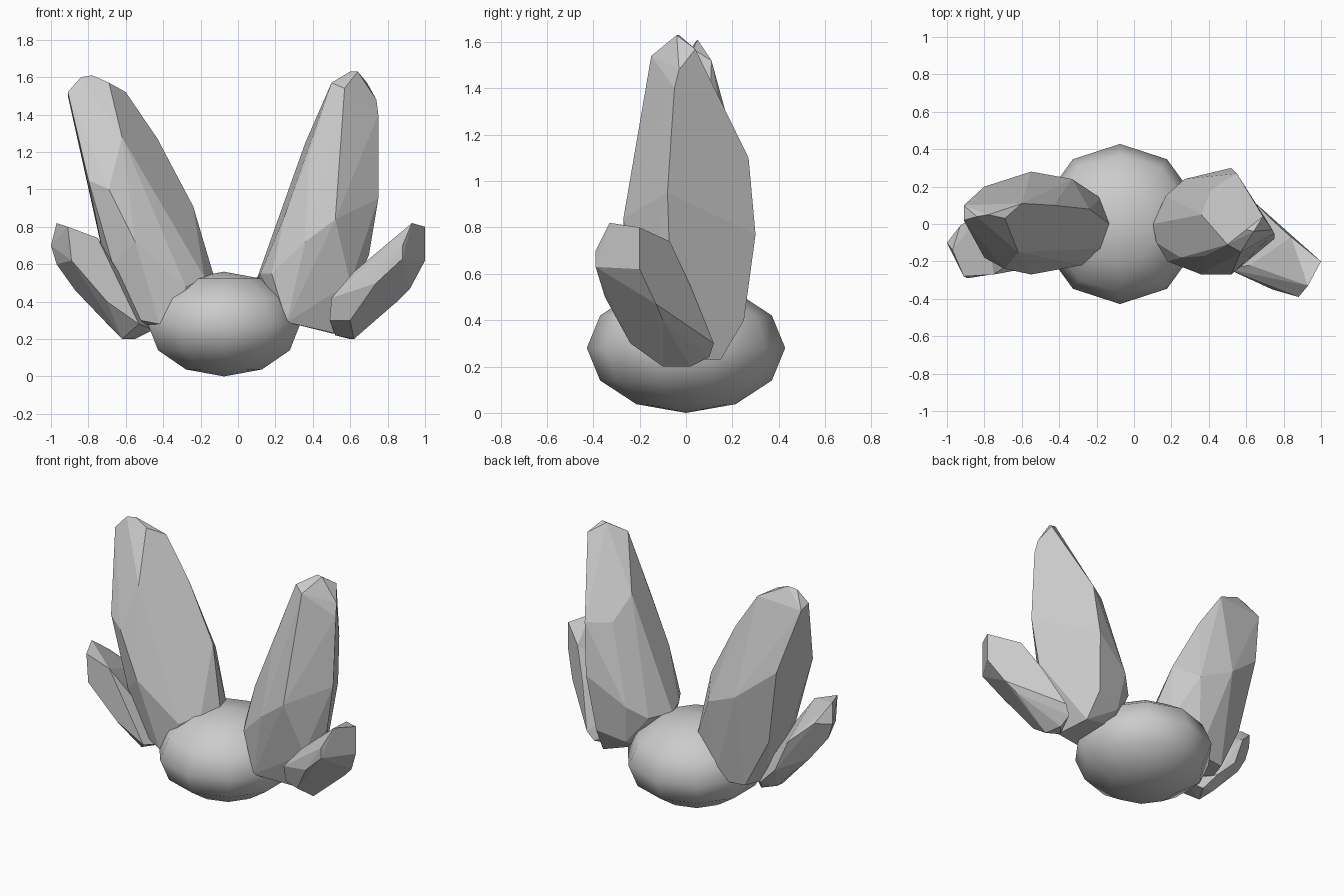
import bpy, bmesh, math


def finish(name, bm, smooth):
    bmesh.ops.recalc_face_normals(bm, faces=bm.faces[:])
    mesh = bpy.data.meshes.new(name)
    for f in bm.faces:
        f.smooth = smooth
    bm.to_mesh(mesh)
    bm.free()
    obj = bpy.data.objects.new(name, mesh)
    bpy.context.collection.objects.link(obj)
    return obj


def crystal(name, corners):
    """Chiselled convex shard wrapped around its corner points."""
    bm = bmesh.new()
    for p in corners:
        bm.verts.new(p)
    bmesh.ops.convex_hull(bm, input=bm.verts[:])
    loose = [v for v in bm.verts if not v.link_faces]
    bmesh.ops.delete(bm, geom=loose, context='VERTS')
    bmesh.ops.dissolve_limit(bm, angle_limit=math.radians(6),
                             verts=bm.verts[:], edges=bm.edges[:])
    return finish(name, bm, False)


def pebble(name, centre, radius, height, sides, rings):
    """Squashed smooth ball with a corner on the y axis."""
    bm = bmesh.new()
    bmesh.ops.create_uvsphere(bm, u_segments=sides, v_segments=rings, radius=1)
    top = max(bm.verts, key=lambda v: v.co.y)
    turn = 0 if top.co.y > 0.999 else math.pi / 2
    c, s = math.cos(turn), math.sin(turn)
    for v in bm.verts:
        x, y, z = v.co
        v.co = (centre[0] + radius * (x * c - y * s),
                centre[1] + radius * (x * s + y * c),
                centre[2] + height * z)
    return finish(name, bm, True)


# rounded base stone
pebble("base_stone", (-0.075, 0, 0.28), 0.428, 0.28, 10, 6)

# tall shard leaning left
crystal("tall_left_crystal", [
    (-0.84, 0.04, 1.60), (-0.78, 0.05, 1.61), (-0.91, 0.02, 1.52), (-0.91, 0.10, 1.50),
    (-0.69, 0.03, 1.57), (-0.60, 0.11, 1.52), (-0.62, -0.15, 1.28), (-0.69, -0.24, 1.00),
    (-0.80, -0.18, 1.05), (-0.80, 0.20, 1.10), (-0.55, 0.28, 0.90), (-0.33, 0.24, 0.80),
    (-0.43, 0.10, 1.27), (-0.24, 0.08, 0.91), (-0.13, 0.00, 0.54), (-0.18, -0.13, 0.53),
    (-0.28, -0.22, 0.48), (-0.55, -0.27, 0.72), (-0.42, -0.22, 0.28), (-0.73, -0.10, 0.70),
    (-0.67, -0.19, 0.60), (-0.52, -0.18, 0.30), (-0.30, -0.20, 0.32),
    (-0.71, 0.15, 0.60), (-0.60, 0.00, 0.27), (-0.55, 0.17, 0.28), (-0.35, 0.20, 0.28),
    (-0.18, 0.14, 0.50)])

# tall shard leaning right, with one broad flat face at the outer back
crystal("tall_right_crystal", [
    (0.50, -0.11, 1.57), (0.60, -0.03, 1.63), (0.64, -0.04, 1.63), (0.57, -0.15, 1.54),
    (0.69, 0.04, 1.57), (0.74, -0.03, 1.48), (0.75, -0.05, 1.40),
    (0.75, -0.08, 0.95), (0.55, 0.27, 1.10), (0.52, 0.30, 0.77), (0.70, -0.07, 0.65),
    (0.48, 0.25, 0.40), (0.50, 0.15, 0.23), (0.36, 0.05, 1.25), (0.23, 0.02, 0.90),
    (0.38, -0.17, 1.18), (0.25, -0.18, 0.86), (0.50, -0.22, 1.10), (0.41, 0.18, 1.10),
    (0.27, 0.24, 0.60), (0.17, 0.15, 0.52), (0.10, 0.00, 0.52), (0.12, -0.10, 0.55),
    (0.18, -0.20, 0.55), (0.36, -0.27, 0.72), (0.52, -0.27, 0.84), (0.60, -0.17, 0.50),
    (0.26, -0.21, 0.29), (0.52, -0.10, 0.23), (0.25, 0.10, 0.30), (0.30, 0.20, 0.35)])

# short shard at the right
crystal("short_right_crystal", [
    (1.00, -0.20, 0.80), (1.00, -0.20, 0.62), (0.93, -0.33, 0.82), (0.88, -0.39, 0.70),
    (0.88, -0.39, 0.63), (0.92, -0.13, 0.47), (0.84, -0.07, 0.74), (0.74, 0.02, 0.55),
    (0.64, 0.12, 0.30), (0.60, 0.02, 0.20), (0.62, -0.10, 0.20), (0.52, -0.08, 0.22),
    (0.49, -0.20, 0.30), (0.50, -0.24, 0.42), (0.62, -0.22, 0.56), (0.60, -0.24, 0.30),
    (0.74, -0.35, 0.50), (0.85, -0.10, 0.40), (0.60, 0.10, 0.24)])

# short shard at the left
crystal("short_left_crystal", [
    (-1.00, -0.10, 0.70), (-0.97, -0.14, 0.82), (-0.91, -0.28, 0.80), (-0.89, -0.29, 0.62),
    (-0.75, -0.27, 0.74), (-0.97, -0.10, 0.60), (-0.93, -0.01, 0.72), (-0.80, 0.08, 0.60),
    (-0.87, -0.05, 0.46), (-0.72, 0.10, 0.40), (-0.65, -0.02, 0.23), (-0.55, 0.00, 0.20),
    (-0.45, -0.06, 0.25), (-0.53, -0.23, 0.28), (-0.70, -0.26, 0.40), (-0.60, 0.08, 0.28),
    (-0.62, -0.12, 0.20)])
